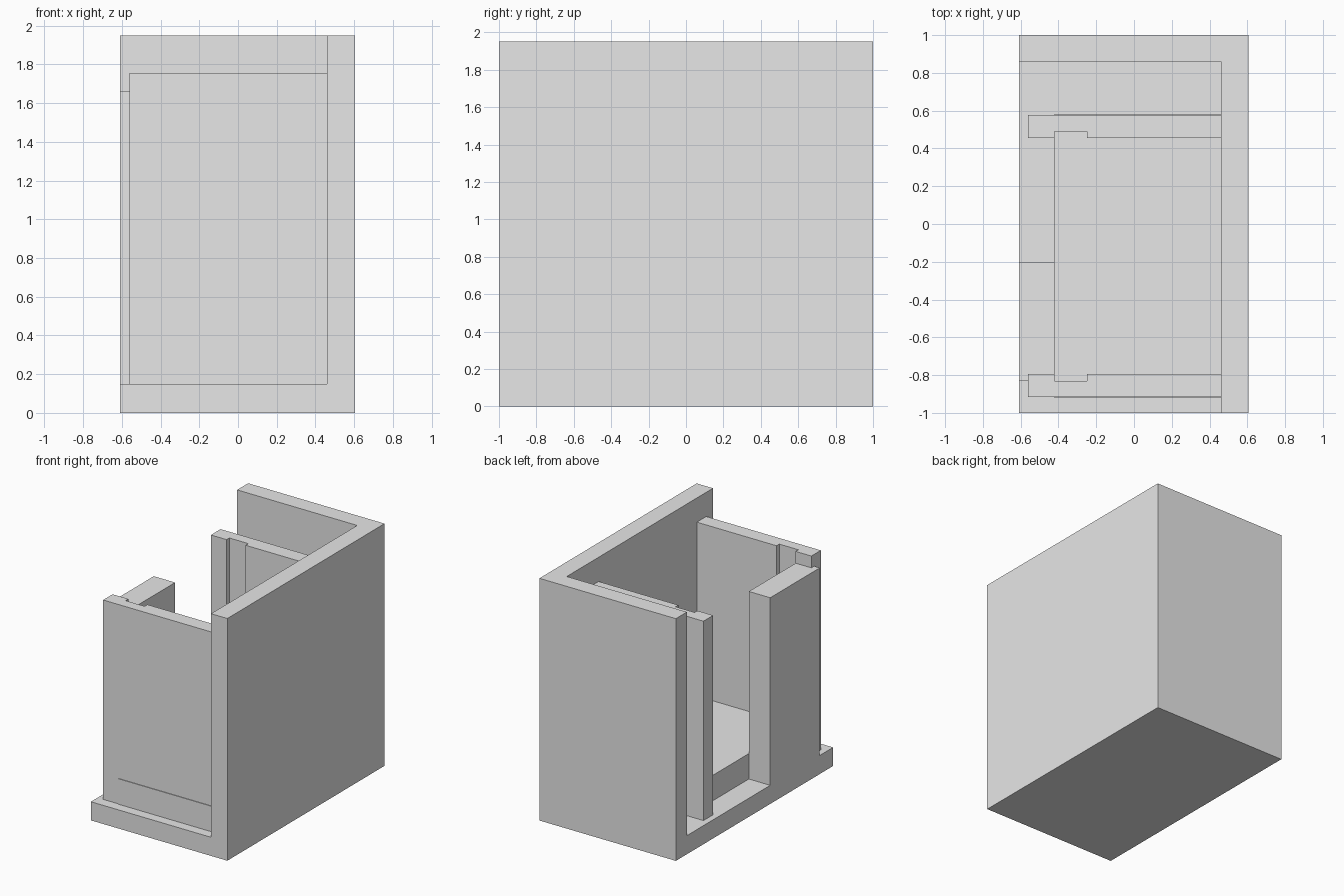
import bpy
import bmesh

if "Cube" in bpy.data.objects:
    bpy.data.objects.remove(bpy.data.objects["Cube"])

grey = bpy.data.materials.new("plain grey")
grey.diffuse_color = (0.8, 0.8, 0.8, 1.0)
grey.use_nodes = True
grey.node_tree.nodes["Principled BSDF"].inputs["Base Color"].default_value = grey.diffuse_color


def prism(name, outline, z0, z1):
    """Extrude a flat outline (x, y) from z0 up to z1."""
    bm = bmesh.new()
    face = bm.faces.new([bm.verts.new((x, y, z0)) for x, y in outline])
    ext = bmesh.ops.extrude_face_region(bm, geom=[face])
    for v in ext["geom"]:
        if isinstance(v, bmesh.types.BMVert):
            v.co.z = z1
    bmesh.ops.recalc_face_normals(bm, faces=bm.faces)
    mesh = bpy.data.meshes.new(name)
    bm.to_mesh(mesh)
    bm.free()
    mesh.materials.append(grey)
    obj = bpy.data.objects.new(name, mesh)
    bpy.context.collection.objects.link(obj)
    return obj


def box(name, x0, x1, y0, y1, z0, z1):
    return prism(name, [(x0, y0), (x1, y0), (x1, y1), (x0, y1)], z0, z1)


LEFT, RIGHT, INNER = -0.61, 0.605, 0.46
BASE, TOP = 0.15, 1.95

# Base slab and the full-height L-shaped outer wall
box("base", LEFT, INNER, -1, 0.86, 0, BASE)
prism("outer_wall", [(INNER, -1), (RIGHT, -1), (RIGHT, 1), (LEFT, 1),
                     (LEFT, 0.86), (INNER, 0.86)], 0, TOP)

# Raised floor, reaching just past the side panels
box("raised_floor", -0.42, INNER, -0.92, 0.583, BASE, 0.355)


# Side panels, each with a shallow upright groove on its inner face
def side_panel(name, outer, inner, groove):
    prism(name, [(-0.56, outer), (INNER, outer), (INNER, inner),
                 (-0.25, inner), (-0.25, groove), (-0.42, groove),
                 (-0.42, inner), (-0.56, inner)], BASE, 1.755)


side_panel("front_panel", -0.915, -0.795, -0.83)
side_panel("rear_panel", 0.578, 0.455, 0.49)

# Thick upright block closing part of the open left side
box("left_block", LEFT, -0.42, -0.83, -0.2, BASE, 1.66)
